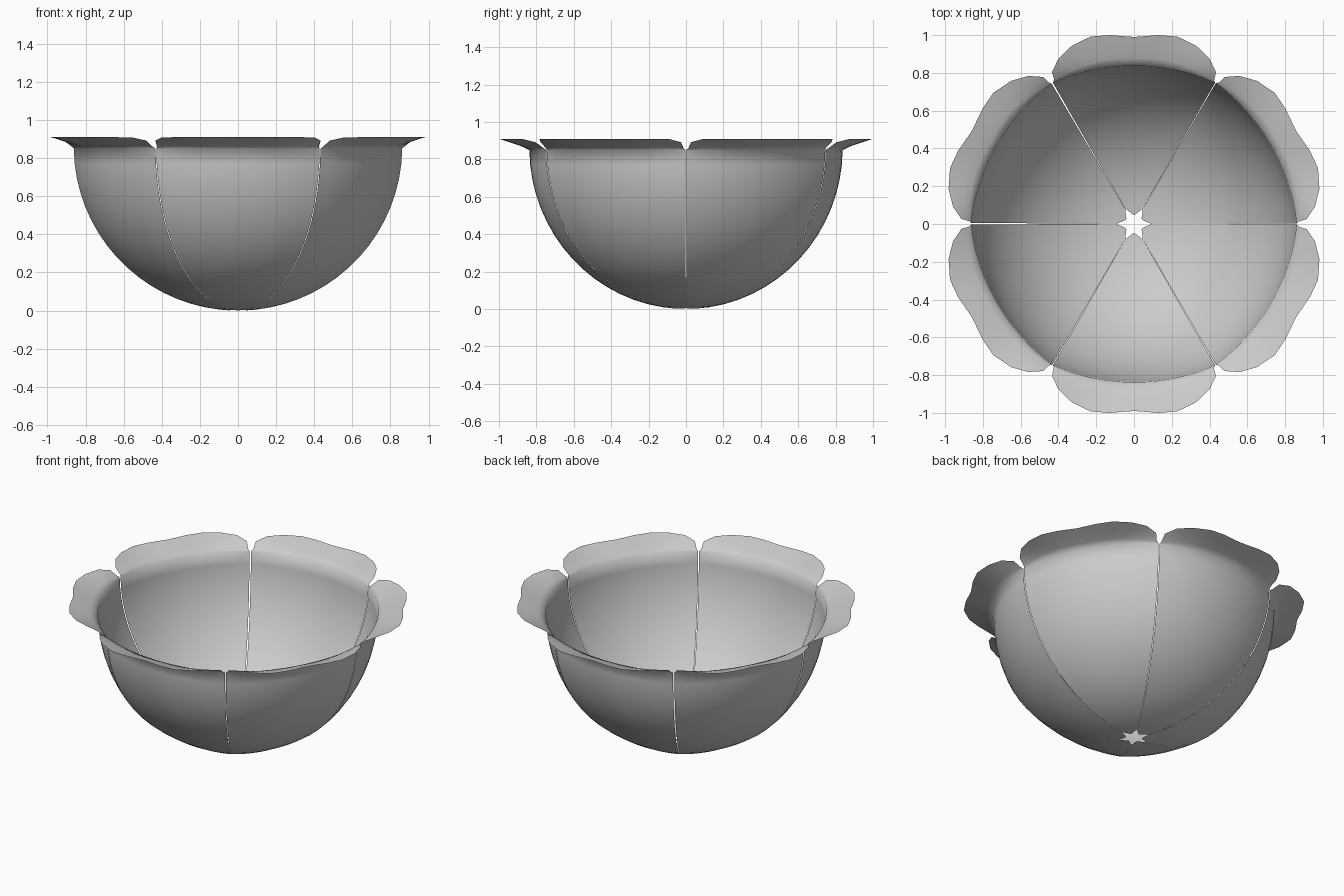
import bpy
import bmesh
import math

if "Cube" in bpy.data.objects:
    bpy.data.objects.remove(bpy.data.objects["Cube"])

R = 0.862            # bowl radius
ROWS, LIP = 16, 4    # rows on the bowl wall and on the flared lip

# half outline of one lip, from its middle to its corner: sideways, outward, height
HALF = [(0.0, 0.99, 0.91), (0.13, 1.0, 0.91), (0.23, 0.992, 0.91),
        (0.33, 0.943, 0.91), (0.40, 0.875, 0.909), (0.434, 0.805, 0.892),
        (0.423, 0.765, 0.862)]
OUTLINE = [(-x, y, z) for x, y, z in HALF[:0:-1]] + HALF
N = len(OUTLINE)


def wall_point(u, t, half_angle):
    """Point on the bowl wall of a petal that faces +y; u is across, t is upward."""
    start = math.asin((0.05 + 0.042 * u * u) / R)
    phi = start + (math.radians(89.2) - start) * t
    r = R * math.sin(phi) * (0.972 + 0.028 * u * u)
    a = u * half_angle
    return r * math.sin(a), r * math.cos(a), R - R * math.cos(phi)


def petal(name, facing, half_angle):
    bm = bmesh.new()
    rows = []
    us = [-1 + 2 * i / (N - 1) for i in range(N)]
    # bowl wall
    for j in range(ROWS + 1):
        rows.append([bm.verts.new(wall_point(u, j / ROWS, half_angle)) for u in us])
    # flared lip
    fold = [v.co.copy() for v in rows[-1]]
    for j in range(1, LIP + 1):
        t = j / LIP
        row = []
        for p, q in zip(fold, OUTLINE):
            rise = t ** 0.85
            row.append(bm.verts.new((p.x + (q[0] - p.x) * t,
                                     p.y + (q[1] - p.y) * t,
                                     p.z + (q[2] - p.z) * rise)))
        rows.append(row)
    for a, b in zip(rows, rows[1:]):
        for i in range(N - 1):
            bm.faces.new((a[i], b[i], b[i + 1], a[i + 1]))
    for f in bm.faces:
        f.smooth = True
    mesh = bpy.data.meshes.new(name)
    bm.to_mesh(mesh)
    bm.free()
    ob = bpy.data.objects.new(name, mesh)
    ob.rotation_euler.z = math.radians(facing - 90)
    bpy.context.collection.objects.link(ob)


# six petals around the bowl, with thin open seams between them
for k in range(6):
    facing = 30 + 60 * k
    petal(f"bowl_petal_{k + 1}", facing, math.radians(29.6 if facing == 150 else 29.85))
